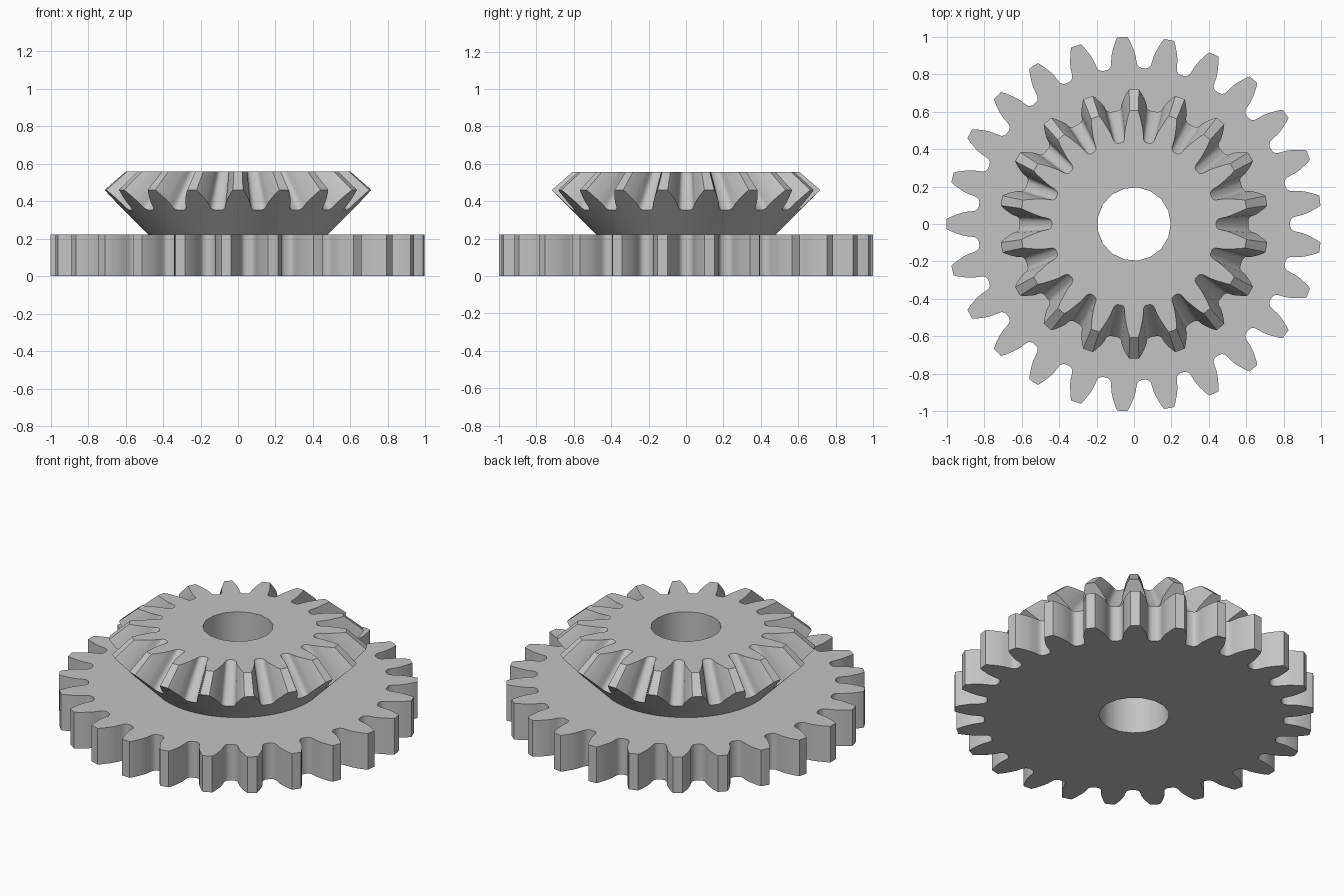
import bpy, bmesh, math

if "Cube" in bpy.data.objects:
    bpy.data.objects.remove(bpy.data.objects["Cube"])

# Half of one tooth: (height above pitch line, half width), tip to root
TOOTH = [(0.074, 0.0266), (0.055, 0.037), (0.034, 0.0456), (0.016, 0.0525),
         (0.0, 0.0582), (-0.026, 0.0647), (-0.056, 0.0676), (-0.076, 0.071),
         (-0.088, 0.080), (-0.093, 0.093)]
BASE_TOP, GEAR_TOP, BORE_R, HUB_R, APEX = 0.222, 0.557, 0.196, 0.48, 1.08

bm = bmesh.new()


def outline(teeth, start, place):
    """Toothed outline as (radius, angle, z); place maps tooth height to (radius, z)."""
    pts = []
    half = [(d, -w) for d, w in reversed(TOOTH)] + TOOTH
    for i in range(teeth):
        for d, w in half:
            r, z = place(d)
            pts.append((r, start + 2 * math.pi * i / teeth + w / r, z))
    return pts


def ring(pts):
    """Closed loop of vertices and edges from polar points."""
    vs = [bm.verts.new((r * math.cos(a), r * math.sin(a), z)) for r, a, z in pts]
    es = [bm.edges.new((vs[i], vs[(i + 1) % len(vs)])) for i in range(len(vs))]
    return vs, es


def wall(a, b):
    """Quads between two loops of equal length."""
    va, vb = a[0], b[0]
    for i in range(len(va)):
        j = (i + 1) % len(va)
        bm.faces.new((va[i], va[j], vb[j], vb[i]))


def plate(a, b):
    """Flat face between an outer and an inner loop."""
    bmesh.ops.triangle_fill(bm, edges=a[1] + b[1], use_beauty=True, normal=(0, 0, 1))


def bevel_place(d):
    # tooth height runs along the 45 degree back cone
    s = 0.7071 * d * (0.0764 / 0.074 if d > 0 else 0.0764 / 0.093)
    return 0.664 + s, 0.406 + s


# Spur gear outlines, bottom and top
spur = outline(25, math.pi, lambda d: (0.926 + d, 0.0))
spur_low = ring(spur)
spur_high = ring([(r, a, BASE_TOP) for r, a, z in spur])

# Bevel gear: hub circle, large tooth ends, small ends running toward the cone apex
bevel = outline(18, math.pi / 2, bevel_place)
hub = ring([(HUB_R, a, BASE_TOP) for r, a, z in bevel])
bevel_big = ring(bevel)
bevel_small = ring([(r * (APEX - GEAR_TOP) / (APEX - z), a, GEAR_TOP) for r, a, z in bevel])

# Shaft bore
bore_low, bore_high = [ring([(BORE_R, 2 * math.pi * i / 17, z) for i in range(17)])
                       for z in (0.0, GEAR_TOP)]

wall(spur_low, spur_high)
wall(hub, bevel_big)
wall(bevel_big, bevel_small)
wall(bore_low, bore_high)
plate(spur_low, bore_low)
plate(spur_high, hub)
plate(bevel_small, bore_high)
bmesh.ops.recalc_face_normals(bm, faces=bm.faces[:])

mesh = bpy.data.meshes.new("compound_gear")
bm.to_mesh(mesh)
bm.free()
gear = bpy.data.objects.new("compound_gear", mesh)
bpy.context.collection.objects.link(gear)

steel = bpy.data.materials.new("steel grey")
steel.diffuse_color = (0.55, 0.55, 0.55, 1)
steel.use_nodes = True
steel.node_tree.nodes["Principled BSDF"].inputs["Base Color"].default_value = steel.diffuse_color
mesh.materials.append(steel)

bpy.context.view_layer.objects.active = gear
gear.select_set(True)
bpy.ops.object.shade_smooth_by_angle(angle=math.radians(30))
